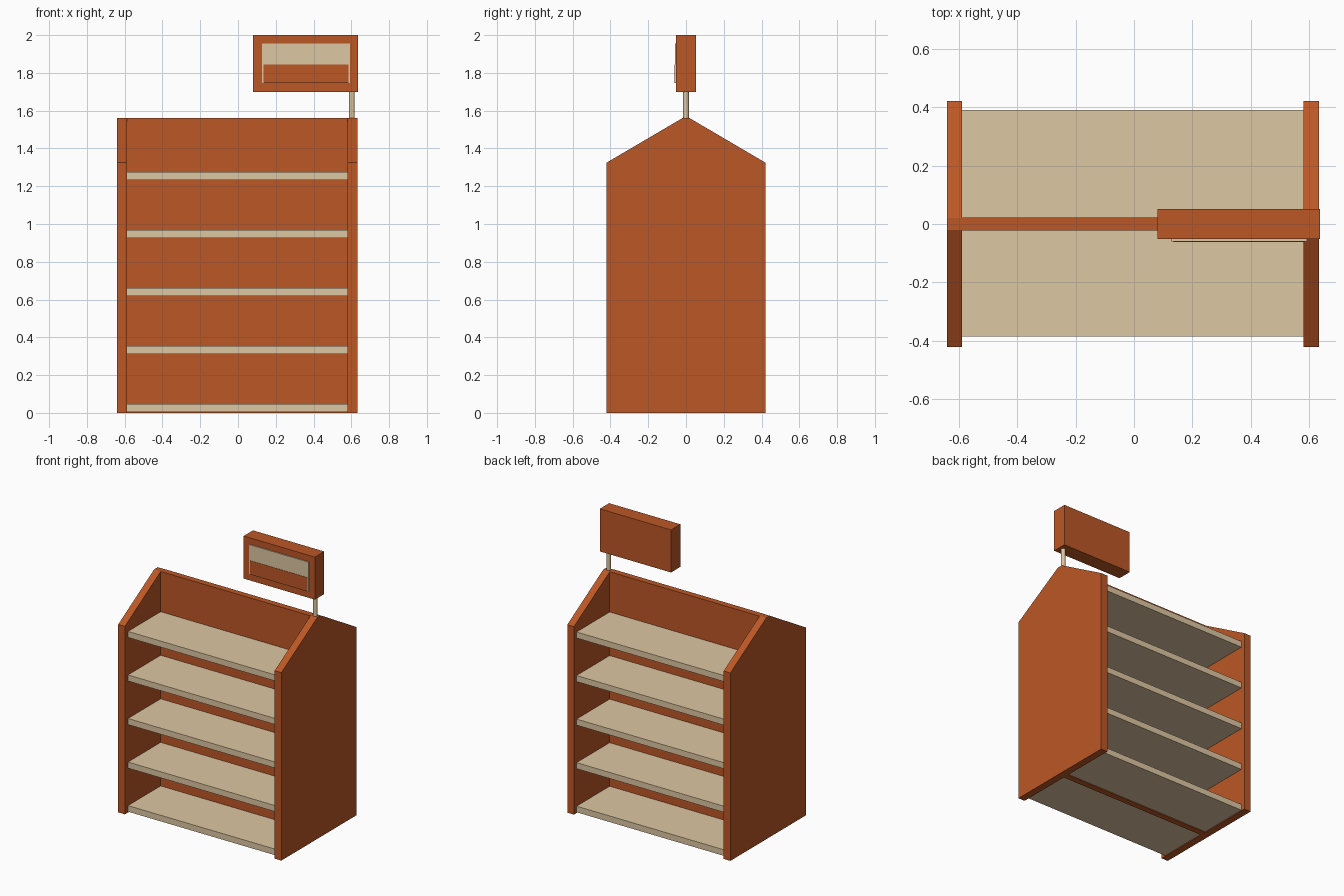
import bpy
import bmesh

cube = bpy.data.objects.get("Cube")
if cube:
    bpy.data.objects.remove(cube, do_unlink=True)


def material(name, rgb):
    m = bpy.data.materials.new(name)
    m.use_nodes = True
    m.diffuse_color = (*rgb, 1)
    m.node_tree.nodes["Principled BSDF"].inputs["Base Color"].default_value = (*rgb, 1)
    return m


ORANGE = material("burnt orange", (0.50, 0.095, 0.019))
TAN = material("pale wood", (0.73, 0.57, 0.36))


def finish(name, bm, mat):
    bmesh.ops.recalc_face_normals(bm, faces=bm.faces)
    mesh = bpy.data.meshes.new(name)
    bm.to_mesh(mesh)
    bm.free()
    mesh.materials.append(mat)
    obj = bpy.data.objects.new(name, mesh)
    bpy.context.collection.objects.link(obj)
    return obj


def box(name, x, y, z, mat):
    """Box spanning the given (low, high) ranges."""
    bm = bmesh.new()
    bmesh.ops.create_cube(bm, size=1)
    for v in bm.verts:
        v.co = [r[0] if c < 0 else r[1] for c, r in zip(v.co, (x, y, z))]
    return finish(name, bm, mat)


def gable_panel(name, x0, x1):
    """Upright side panel with a peaked top, extruded along x."""
    half = [(0.42, 0), (0.42, 1.325), (0.02, 1.56)]
    profile = half + [(-y, z) for y, z in reversed(half)]
    bm = bmesh.new()
    face = bm.faces.new([bm.verts.new((x0, y, z)) for y, z in profile])
    ext = bmesh.ops.extrude_face_region(bm, geom=[face])
    moved = [e for e in ext["geom"] if isinstance(e, bmesh.types.BMVert)]
    bmesh.ops.translate(bm, verts=moved, vec=(x1 - x0, 0, 0))
    return finish(name, bm, ORANGE)


# Side panels and the central divider
gable_panel("right_side_panel", -0.64, -0.588)
gable_panel("left_side_panel", 0.58, 0.632)
box("centre_divider", (-0.588, 0.58), (-0.022, 0.022), (0, 1.56), ORANGE)

# Shelves on both faces of the divider
for i in range(5):
    z = 0.005 + i * 0.307
    for side, y in (("front", (-0.385, -0.022)), ("back", (0.022, 0.39))):
        box(f"{side}_shelf_{i + 1}", (-0.588, 0.58), y, (z, z + 0.043), TAN)

# Sign post
bpy.ops.mesh.primitive_cylinder_add(vertices=16, radius=0.015, depth=0.16,
                                    location=(0.603, 0, 1.63))
post = bpy.context.object
post.name = "sign_post"
post.data.materials.append(TAN)
bpy.ops.object.shade_smooth_by_angle()

# Sign board with a pale plate and an orange lower panel
box("sign_board", (0.08, 0.636), (-0.052, 0.052), (1.70, 2.0), ORANGE)
box("sign_plate", (0.128, 0.592), (-0.059, -0.052), (1.747, 1.955), TAN)
box("sign_lower_panel", (0.135, 0.585), (-0.061, -0.059), (1.747, 1.845), ORANGE)
